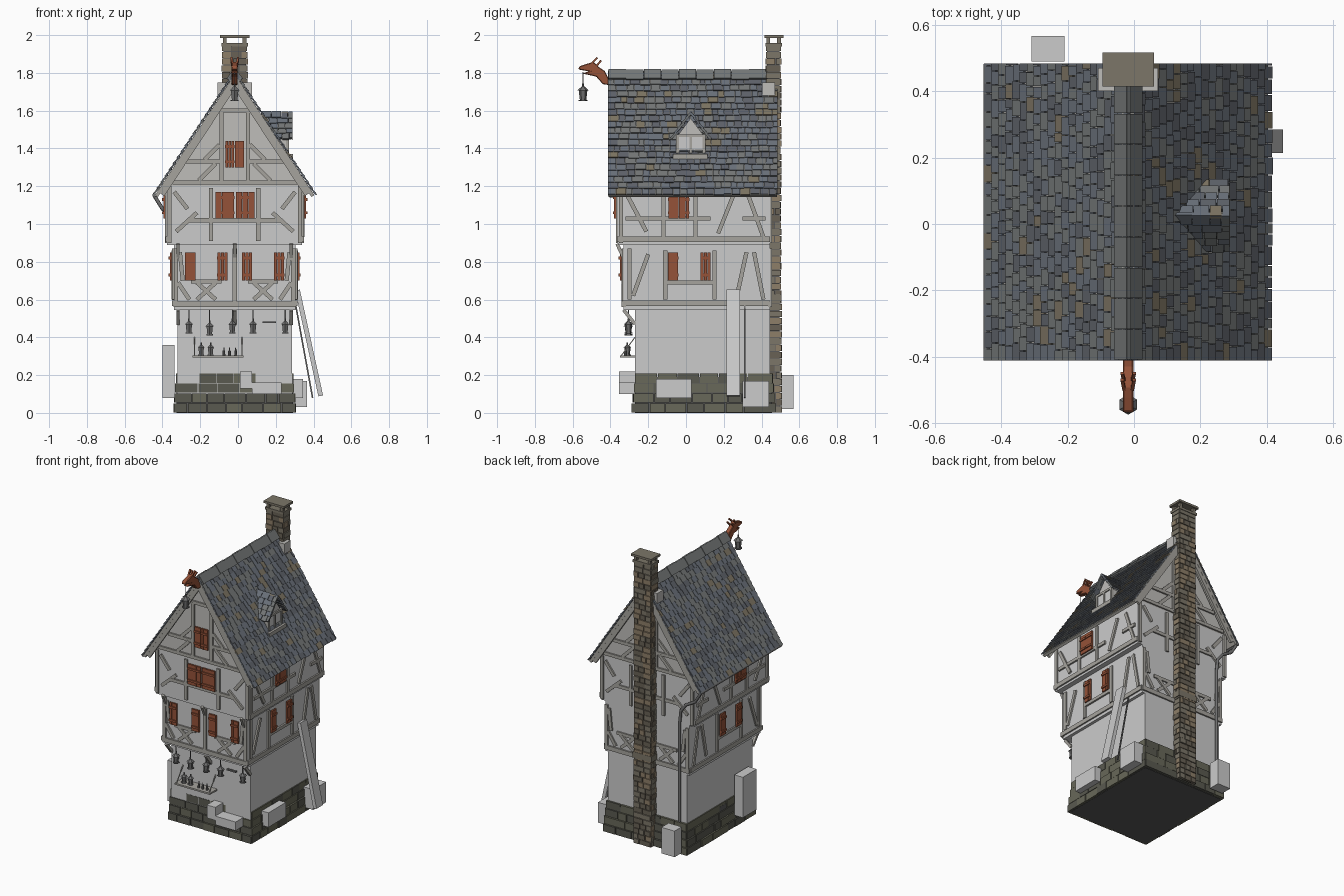
import bpy, bmesh, math, random
from mathutils import Vector, Matrix

random.seed(4)
if "Cube" in bpy.data.objects:
    bpy.data.objects.remove(bpy.data.objects["Cube"])

XC = -0.0175                      # centre line of the house
FLOORS = {                        # half width, front y, back y, bottom z, top z
    "ground": (0.3025, -0.27, 0.445, 0.1, 0.56),
    "first": (0.3225, -0.33, 0.445, 0.545, 0.89),
    "second": (0.3575, -0.36, 0.445, 0.89, 1.2),
}
NORMALS = {"front": (0, -1, 0), "back": (0, 1, 0), "right": (-1, 0, 0), "left": (1, 0, 0)}


def material(name, *rgb):
    m = bpy.data.materials.new(name)
    m.use_nodes = True
    m.diffuse_color = (*rgb, 1)
    bsdf = m.node_tree.nodes["Principled BSDF"]
    bsdf.inputs["Base Color"].default_value = (*rgb, 1)
    bsdf.inputs["Roughness"].default_value = 0.8
    return m


PLASTER = material("plaster", 0.93, 0.93, 0.92)
GABLE = material("gable_plaster", 0.52, 0.51, 0.49)
TIMBER = material("timber", 0.38, 0.37, 0.34)
RED = material("red_wood", 0.3, 0.085, 0.04)
IRON = material("iron", 0.16, 0.16, 0.16)
DARK = material("dark_grey", 0.1, 0.1, 0.1)
SLATES = [material("slate_blue", 0.14, 0.16, 0.19), material("slate_grey", 0.17, 0.18, 0.18),
          material("slate_dark", 0.11, 0.12, 0.14), material("slate_brown", 0.2, 0.17, 0.12)]
STONES = [material("stone_dark", 0.1, 0.1, 0.08), material("stone_moss", 0.14, 0.14, 0.1)]
BRICKS = [material("brick_tan", 0.27, 0.21, 0.14), material("brick_grey", 0.2, 0.18, 0.14),
          material("brick_dark", 0.14, 0.12, 0.09)]


def finish(bm, name, *mats):
    bmesh.ops.recalc_face_normals(bm, faces=bm.faces)
    mesh = bpy.data.meshes.new(name)
    bm.to_mesh(mesh)
    bm.free()
    for m in mats:
        mesh.materials.append(m)
    obj = bpy.data.objects.new(name, mesh)
    bpy.context.collection.objects.link(obj)
    return obj


def cube(bm, matrix, size, mat=0):
    verts = bmesh.ops.create_cube(bm, matrix=matrix @ Matrix.Diagonal((*size, 1)))["verts"]
    for f in {f for v in verts for f in v.link_faces}:
        f.material_index = mat


def block(bm, lo, hi, mat=0):
    lo, hi = Vector(lo), Vector(hi)
    cube(bm, Matrix.Translation((lo + hi) / 2), hi - lo, mat)


def box(name, lo, hi, *mats):
    bm = bmesh.new()
    block(bm, lo, hi)
    return finish(bm, name, *mats)


def basis(origin, x, y, z):
    m = Matrix((x, y, z)).transposed().to_4x4()
    m.translation = origin
    return m


def bar(bm, p, q, width, thick, out):
    """Box from p to q; its thickness lies along the out direction."""
    p, q = Vector(p), Vector(q)
    d = (q - p).normalized()
    side = Vector(out).cross(d).normalized()
    cube(bm, basis((p + q) / 2, d, side, d.cross(side)), ((q - p).length, width, thick))


def prism(name, outline, direction, *mats):
    bm = bmesh.new()
    f = bm.faces.new([bm.verts.new(p) for p in outline])
    ext = bmesh.ops.extrude_face_region(bm, geom=[f])["geom"]
    bmesh.ops.translate(bm, vec=direction, verts=[v for v in ext if isinstance(v, bmesh.types.BMVert)])
    return finish(bm, name, *mats)


def on_wall(side, floor, u, z, out=0.0):
    hx, front, back = FLOORS[floor][:3]
    return Vector({"front": (XC + u, front - out, z), "back": (XC - u, back + out, z),
                   "left": (XC + hx + out, u, z), "right": (XC - hx - out, u, z)}[side])


def timbers(name, side, floor, segs, mirror=False, width=0.022):
    bm = bmesh.new()
    for s in (1, -1) if mirror else (1,):
        for u0, z0, u1, z1 in segs:
            bar(bm, on_wall(side, floor, s * u0, z0), on_wall(side, floor, s * u1, z1),
                width, random.uniform(0.018, 0.024), NORMALS[side])
    return finish(bm, name, TIMBER)


def shutter(name, side, floor, u, z0, z1, width=0.055):
    bm = bmesh.new()
    n = NORMALS[side]
    for k in (-1, 0, 1):
        v = u + k * width / 3
        bar(bm, on_wall(side, floor, v, z0, 0.014), on_wall(side, floor, v, z1, 0.014), width / 3.2, 0.012, n)
    for z in (z0 + 0.03, z1 - 0.03):
        bar(bm, on_wall(side, floor, u - width / 2, z, 0.023), on_wall(side, floor, u + width / 2, z, 0.023),
            0.014, 0.008, n)
    return finish(bm, name, RED)


# Walls and attic
for floor, (hx, y0, y1, z0, z1) in FLOORS.items():
    box(floor + "_floor_wall", (XC - hx, y0, z0), (XC + hx, y1, z1), *([] if floor == "ground" else [PLASTER]))
prism("attic_wall", [(XC - 0.35, -0.36, 1.2), (XC + 0.35, -0.36, 1.2), (XC, -0.36, 1.74)], (0, 0.805, 0), GABLE)

# Timber framing
FIRST = [(0.31, 0.56, 0.31, 0.87), (0.24, 0.6, 0.3, 0.69), (0.1, 0.6, 0.2, 0.69), (0.2, 0.6, 0.1, 0.69),
         (0.07, 0.695, 0.23, 0.695), (0.29, 0.85, 0.275, 0.7), (0, 0.58, 0, 0.87)]
SECOND = [(0.345, 0.9, 0.345, 1.2), (0.31, 0.96, 0.2, 1.06), (0.32, 1.17, 0.25, 1.08),
          (0.125, 0.91, 0.125, 1.19), (0, 1.02, 0.24, 1.02)]
ATTIC = [(0.33, 1.22, 0, 1.22), (0.26, 1.33, 0.06, 1.33), (0.07, 1.22, 0.07, 1.6), (0.1, 1.32, 0.19, 1.23),
         (0.11, 1.6, 0, 1.6), (0.08, 1.42, 0.16, 1.34)]
SIDE_FIRST = [(-0.3, 0.6, -0.3, 0.87), (-0.28, 0.62, -0.2, 0.84), (-0.11, 0.6, -0.11, 0.86), (-0.1, 0.69, 0.14, 0.69),
              (0.15, 0.6, 0.15, 0.86), (0.27, 0.62, 0.32, 0.85), (0.41, 0.6, 0.36, 0.85)]
SIDE_SECOND = [(-0.345, 0.9, -0.345, 1.2), (-0.31, 1.15, -0.21, 0.96), (-0.32, 1.03, 0.13, 1.03),
               (-0.12, 0.93, -0.12, 1.18), (0.05, 0.93, 0.05, 1.18), (0.17, 0.95, 0.25, 1.15),
               (0.3, 1.03, 0.42, 1.03), (0.41, 0.93, 0.33, 1.15)]
for side in ("front", "back"):
    for floor, segs in (("first", FIRST), ("second", SECOND), ("second", ATTIC)):
        part = "gable" if segs is ATTIC else floor
        timbers(f"{side}_{part}_timbers", side, floor, segs, True)
    timbers(side + "_first_band", side, "first", [(-0.325, 0.575, 0.325, 0.575)], width=0.03)
for side in ("left", "right"):
    timbers(side + "_first_timbers", side, "first", SIDE_FIRST)
    timbers(side + "_second_timbers", side, "second", SIDE_SECOND)
    timbers(side + "_first_band", side, "first", [(-0.34, 0.58, 0.445, 0.58)], width=0.03)
    timbers(side + "_second_band", side, "second", [(-0.365, 0.92, 0.445, 0.92)], width=0.03)

# Shutters
for u in (-0.235, -0.065, 0.065, 0.235):
    shutter("front_shutter", "front", "first", u, 0.7, 0.85)
for u in (-0.052, 0.056):
    shutter("front_upper_shutter", "front", "second", u, 1.03, 1.17, 0.1)
for u in (-0.026, 0.026):
    shutter("gable_shutter", "front", "second", u, 1.3, 1.44, 0.048)
for side in ("left", "right"):
    for u in (-0.068, 0.103):
        shutter(side + "_shutter", side, "first", u, 0.7, 0.85)
    for u in (-0.067, -0.01):
        shutter(side + "_upper_shutter", side, "second", u, 1.03, 1.16)

# Jetty brackets
bm = bmesh.new()
for u in (-0.3, 0, 0.3):
    for floor, z, reach in (("first", 0.82, 0.035), ("ground", 0.47, 0.06)):
        bar(bm, on_wall("front", floor, u, z), on_wall("front", floor, u, z + 0.075, reach), 0.018, 0.018, (0, -1, 0))
finish(bm, "jetty_brackets", TIMBER)


def tiles(bm, top, down, along, rows, tile_width, thick=0.008):
    """Overlapping slates from a top corner, down the slope and along it."""
    top, down, along = Vector(top), Vector(down), Vector(along)
    d, a, pitch = down.normalized(), along.normalized(), down.length / rows
    n = d.cross(a) if d.cross(a).z > 0 else a.cross(d)
    tilt = (d + n * 0.13).normalized()
    up = (n - d * 0.13).normalized()
    for r in range(rows):
        pos = 0.0
        while pos < along.length - 0.004:
            w = min(tile_width * random.uniform(0.7, 1.4), along.length - pos)
            centre = top + d * ((r + 0.42) * pitch + random.uniform(-0.003, 0.003)) + a * (pos + w / 2) + n * 0.003
            cube(bm, basis(centre, tilt, a, up), (pitch * 1.3, w - 0.0025, thick),
                 random.choices(range(4), (5, 4, 3, 1))[0])
            pos += w


# Main roof with barge boards and ridge
for s, side in ((1, "left"), (-1, "right")):
    down = Vector((s * 0.425, 0, -0.645))
    top = Vector((XC, -0.413, 1.8))
    bm = bmesh.new()
    tiles(bm, top, down, (0, 0.898, 0), 20, 0.042)
    finish(bm, side + "_roof_slates", *SLATES)
    d = down.normalized()
    n = Vector((-s * d.z, 0, s * d.x))
    bm = bmesh.new()
    mid = top + down / 2 - n * 0.013 + Vector((0, 0.449, 0))
    cube(bm, basis(mid, d, Vector((0, 1, 0)), n), (down.length, 0.89, 0.018))
    for y in (-0.4, 0.472):
        p = Vector((XC, y, 1.8)) - n * 0.03
        bar(bm, p, p + down * 0.97, 0.016, 0.035, n)
    finish(bm, side + "_roof_boards", TIMBER)
bm = bmesh.new()
for i in range(9):
    y = -0.41 + i * 0.093
    for s in (1, -1):
        peak = Vector((XC, y + 0.046, 1.818 - 0.003 * (i % 2)))
        bar(bm, peak, peak + Vector((s * 0.038, 0, -0.05)), 0.091, 0.012, (s * 0.8, 0, 0.6))
finish(bm, "ridge_caps", SLATES[1])

# Dormer
prism("dormer_wall", [(0.08, y, z) for y, z in ((-0.05, 1.3), (0.1, 1.3), (0.1, 1.46), (0.025, 1.56), (-0.05, 1.46))],
      (0.18, 0, 0), GABLE)
bm = bmesh.new()
for s in (1, -1):
    tiles(bm, (0.12, 0.025, 1.585), (0, s * 0.1, -0.135), (0.17, 0, 0), 5, 0.045, 0.012)
finish(bm, "dormer_slates", *SLATES)
bm = bmesh.new()
block(bm, (0.24, -0.07, 1.34), (0.29, 0.115, 1.37))
for y in (-0.045, 0.025, 0.095):
    block(bm, (0.255, y - 0.007, 1.37), (0.27, y + 0.007, 1.47))
block(bm, (0.255, -0.05, 1.46), (0.27, 0.1, 1.475))
finish(bm, "dormer_window_frame", TIMBER)
box("dormer_glass", (0.25, -0.04, 1.37), (0.263, 0.09, 1.46))


def masonry(bm, height, courses, rect, length, depth, mats):
    """Courses of random blocks around a rectangle that may change with height."""
    h = height / courses
    for i in range(courses):
        x0, x1, y0, y1 = rect((i + 0.5) / courses)
        for axis, lo, hi, ends in ((0, x0, x1, (y0, y1)), (1, y0, y1, (x0, x1))):
            for sign, edge in zip((-1, 1), ends):
                pos = lo
                while pos < hi - 0.001:
                    w = length * random.uniform(0.7, 1.3)
                    w = hi - pos if hi - pos < w * 1.5 else w
                    c, size = [0, 0, (i + 0.5) * h], [0, 0, h - 0.004]
                    c[axis], size[axis] = pos + w / 2, w - 0.004
                    c[1 - axis], size[1 - axis] = edge + sign * (random.uniform(0, 0.005) - depth / 2), depth
                    cube(bm, Matrix.Translation(c), size, random.randrange(mats))
                    pos += w


# Stone plinth and chimney
bm = bmesh.new()
masonry(bm, 0.21, 4, lambda t: (-0.34 + 0.018 * t, 0.306 - 0.018 * t, -0.286 + 0.02 * t, 0.475 - 0.02 * t), 0.095, 0.03, 2)
finish(bm, "stone_plinth", *STONES)
box("plinth_core", (-0.325, -0.27, 0.0), (0.29, 0.455, 0.19), DARK)
bm = bmesh.new()
masonry(bm, 1.95, 54, lambda t: (-0.083, 0.048, 0.425, 0.5 if t > 0.3 else 0.504), 0.05, 0.02, 3)
finish(bm, "chimney_bricks", *BRICKS)
box("chimney_core", (-0.078, 0.43, 0.01), (0.043, 0.494, 1.94), DARK)
bm = bmesh.new()
block(bm, (-0.095, 0.415, 1.985), (0.06, 0.517, 2.0))
block(bm, (-0.088, 0.42, 1.94), (0.053, 0.507, 1.957))
for x in (-0.07, 0.035):
    for y in (0.435, 0.493):
        block(bm, (x - 0.01, y - 0.01, 1.95), (x + 0.01, y + 0.01, 1.99))
finish(bm, "chimney_cap", BRICKS[1])
box("chimney_flashing", (-0.108, 0.402, 1.67), (0.073, 0.47, 1.75), GABLE)
box("chimney_ledge", (-0.09, 0.44, 0.59), (0.055, 0.506, 0.63), BRICKS[1])


def pipe(name, points, radius):
    curve = bpy.data.curves.new(name, "CURVE")
    curve.dimensions, curve.bevel_depth, curve.bevel_resolution = "3D", radius, 2
    curve.use_fill_caps = True
    line = curve.splines.new("POLY")
    line.points.add(len(points) - 1)
    for p, co in zip(line.points, points):
        p.co = (*co, 1)
    curve.materials.append(IRON)
    bpy.context.collection.objects.link(bpy.data.objects.new(name, curve))


# Gutter and drainpipe
pipe("gutter", [(-0.443, -0.405, 1.152), (-0.443, 0.483, 1.152)], 0.011)
pipe("drainpipe", [(-0.443, 0.47, 1.15), (-0.4, 0.47, 1.08), (-0.33, 0.47, 1.04), (-0.29, 0.47, 0.99),
                   (-0.28, 0.47, 0.9), (-0.28, 0.47, 0.22)], 0.01)


def lantern(name, x, y, z, h):
    bm = bmesh.new()
    for r1, r2, z0, z1 in ((0.26, 0.26, 0, 0.08), (0.18, 0.24, 0.08, 0.6), (0.32, 0.08, 0.6, 0.82), (0.06, 0.06, 0.82, 1)):
        bmesh.ops.create_cone(bm, cap_ends=True, segments=6, radius1=r1 * h, radius2=r2 * h, depth=(z1 - z0) * h,
                              matrix=Matrix.Translation((x, y, z + (z0 + z1) / 2 * h)))
    return finish(bm, name, IRON)


# Front lanterns, shelf and bottles
for x, z in ((-0.26, 0.42), (-0.15, 0.41), (-0.03, 0.42), (0.08, 0.42), (0.25, 0.42)):
    lantern("hanging_lantern", x, -0.305, z, 0.08)
    box("lantern_hook", (x - 0.003, -0.308, z + 0.07), (x + 0.003, -0.302, 0.55), IRON)
for x in (-0.195, -0.145):
    lantern("shelf_lantern", x, -0.31, 0.303, 0.07)
bm = bmesh.new()
block(bm, (-0.24, -0.35, 0.292), (0.03, -0.265, 0.303))
for x in (-0.23, 0.02):
    bar(bm, (x, -0.345, 0.3), (x, -0.27, 0.4), 0.005, 0.005, (0, -1, 0))
finish(bm, "shelf", TIMBER)
bm = bmesh.new()
for x in (-0.075, -0.045, -0.012):
    for r, z, h in ((0.008, 0.317, 0.028), (0.003, 0.338, 0.018)):
        bmesh.ops.create_cone(bm, cap_ends=True, segments=8, radius1=r, radius2=r * 0.8, depth=h,
                              matrix=Matrix.Translation((x, -0.32, z)))
finish(bm, "bottles", IRON)
box("herb_bundle", (0.13, -0.312, 0.475), (0.2, -0.298, 0.485), IRON)

# Carved beast on the ridge end, holding a lantern
HEAD = [(-0.4, 1.735), (-0.44, 1.74), (-0.475, 1.78), (-0.505, 1.787), (-0.55, 1.797), (-0.515, 1.808), (-0.57, 1.818),
        (-0.565, 1.835), (-0.525, 1.848), (-0.49, 1.858), (-0.46, 1.83), (-0.43, 1.81), (-0.41, 1.77)]
beast = prism("carved_beast", [(XC - 0.016, y, z) for y, z in HEAD], (0.032, 0, 0), RED)
bevel = beast.modifiers.new("bevel", "BEVEL")
bevel.width = 0.004
bm = bmesh.new()
for s in (1, -1):
    for y, z, tail in ((-0.5, 1.85, 0.03), (-0.475, 1.835, 0.025)):
        bar(bm, (XC + s * 0.012, y, z), (XC + s * 0.018, y + tail, z + 0.03), 0.01, 0.01, (1, 0, 0))
finish(bm, "beast_horns", RED)
lantern("ridge_lantern", XC, -0.545, 1.65, 0.095)
box("ridge_lantern_chain", (XC - 0.002, -0.547, 1.74), (XC + 0.002, -0.543, 1.805), IRON)

# Crates, cabinet and leaning timber
box("left_crate", (0.29, -0.16, 0.08), (0.345, 0.03, 0.18))
box("corner_crate", (0.29, 0.3, 0.03), (0.365, 0.44, 0.17))
box("right_cabinet", (-0.4, -0.2, 0.08), (-0.335, -0.05, 0.36))
box("back_crate", (-0.31, 0.49, 0.02), (-0.21, 0.568, 0.2))
box("front_crate", (0.01, -0.355, 0.13), (0.075, -0.27, 0.22))
box("front_trough", (0.075, -0.355, 0.1), (0.23, -0.27, 0.16))
bm = bmesh.new()
bar(bm, (0.315, 0.25, 0.65), (0.438, 0.25, 0.09), 0.07, 0.025, (1, 0, 0.2))
finish(bm, "leaning_plank")
bm = bmesh.new()
bar(bm, (0.3, 0.312, 0.6), (0.395, 0.312, 0.08), 0.008, 0.008, (1, 0, 0.2))
finish(bm, "leaning_pole", IRON)
